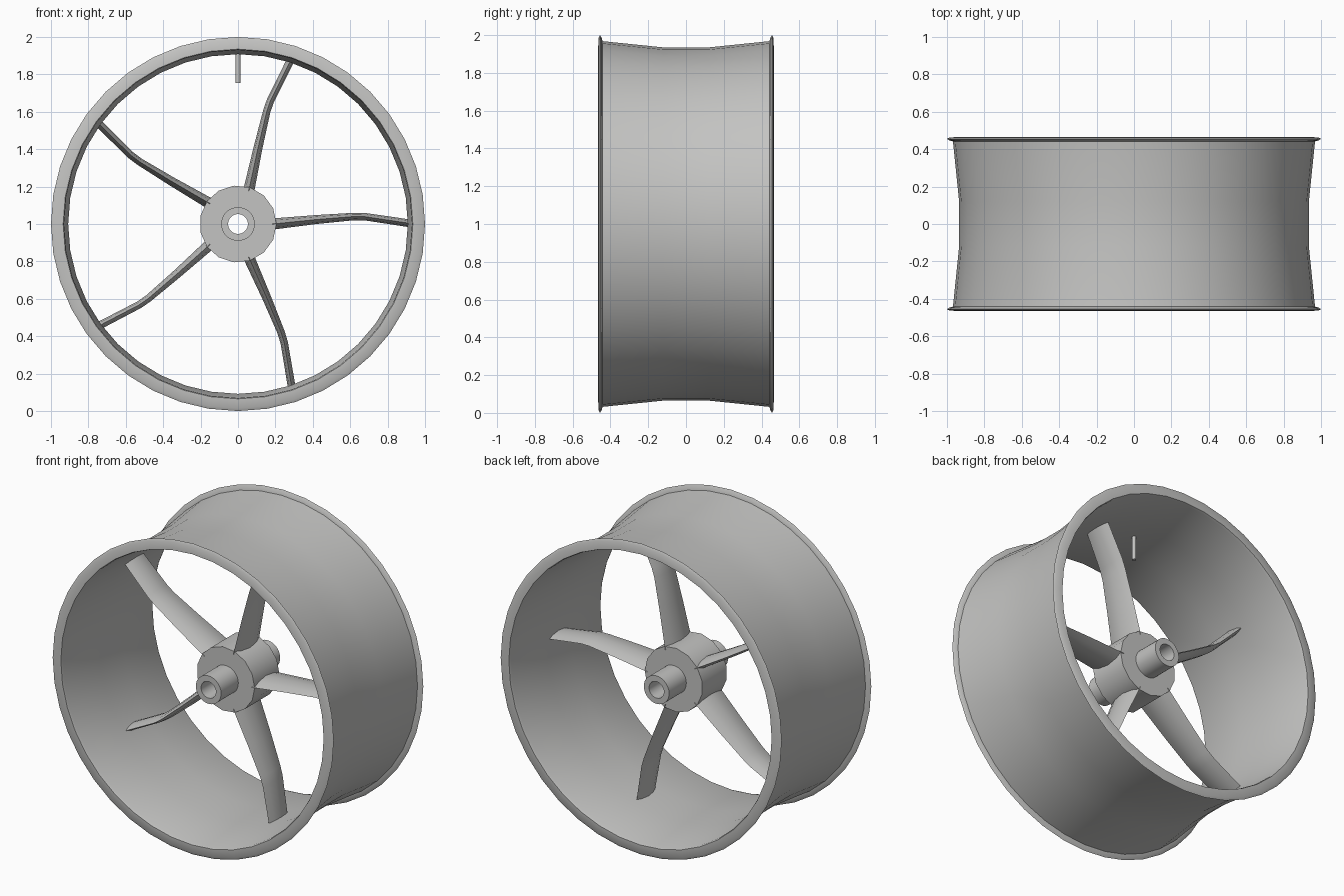
import bpy, bmesh, math
from mathutils import Matrix, Vector

cube = bpy.data.objects.get("Cube")
if cube:
    bpy.data.objects.remove(cube, do_unlink=True)

CENTRE = Vector((0, 0, 1))

grey = bpy.data.materials.new("cast_grey")
grey.use_nodes = True
grey.diffuse_color = (0.55, 0.55, 0.54, 1)
grey.node_tree.nodes["Principled BSDF"].inputs["Base Color"].default_value = (0.55, 0.55, 0.54, 1)


def finish(name, bm, angle=35):
    bmesh.ops.recalc_face_normals(bm, faces=bm.faces)
    mesh = bpy.data.meshes.new(name)
    bm.to_mesh(mesh)
    bm.free()
    mesh.materials.append(grey)
    obj = bpy.data.objects.new(name, mesh)
    obj.location = CENTRE
    bpy.context.collection.objects.link(obj)
    bpy.ops.object.select_all(action='DESELECT')
    obj.select_set(True)
    bpy.context.view_layer.objects.active = obj
    bpy.ops.object.shade_smooth_by_angle(angle=math.radians(angle))
    return obj


def loft(bm, rings, closed=False):
    """Join equal rings of points with quads, then cap or close the ends."""
    rows = [[bm.verts.new(p) for p in ring] for ring in rings]
    n = len(rows[0])
    pairs = list(zip(rows, rows[1:]))
    if closed:
        pairs.append((rows[-1], rows[0]))
    for a, b in pairs:
        for i in range(n):
            j = (i + 1) % n
            bm.faces.new((a[i], a[j], b[j], b[i]))
    if not closed:
        bm.faces.new(rows[0])
        bm.faces.new(rows[-1])


def revolve(name, profile, sides, angle=35):
    """Turn a closed (radius, y) profile around the axle."""
    bm = bmesh.new()
    rings = []
    for i in range(sides):
        a = math.tau * i / sides
        rings.append([(r * math.cos(a), y, r * math.sin(a)) for r, y in profile])
    loft(bm, rings, closed=True)
    return finish(name, bm, angle)


# Rim barrel: waisted band with a raised flange on both edges
half = [(0.935, 0.12), (0.968, 0.442), (0.985, 0.446), (1.0, 0.455),
        (0.985, 0.463), (0.935, 0.465), (0.93, 0.45), (0.908, 0.12)]
mirrored = [(r, -y) for r, y in reversed(half)]
revolve("rim_barrel", half + mirrored, 40)

# Hub drum and the axle tube through it
revolve("hub_drum", [(0.07, -0.125), (0.206, -0.125), (0.206, 0.125), (0.07, 0.125)], 15)
revolve("axle_tube", [(0.053, -0.3), (0.09, -0.3), (0.09, 0.3), (0.053, 0.3)], 32)

# Spokes: bent blades with a lens-shaped section
# stations: radius, sideways offset, half width, half thickness
stations = [(0.185, 0.0, 0.13, 0.03), (0.42, 0.024, 0.115, 0.024),
            (0.62, 0.04, 0.102, 0.02), (0.68, 0.039, 0.1, 0.02),
            (0.915, 0.004, 0.094, 0.021)]
across = [-1, -0.6, 0, 0.6, 1]


def lens(r, offset, width, thick):
    top = [(r, u * width, offset + thick * (1 - u * u)) for u in across]
    low = [(r, u * width, offset - thick * (1 - u * u)) for u in reversed(across[1:-1])]
    return top + low


for k in range(5):
    bm = bmesh.new()
    loft(bm, [lens(*s) for s in stations])
    turn = Matrix.Rotation(-math.tau * k / 5, 4, 'Y')
    bmesh.ops.transform(bm, matrix=turn, verts=bm.verts)
    finish(f"spoke_{k + 1}", bm)

# Valve stem hanging inside the top of the rim
bm = bmesh.new()
bmesh.ops.create_cone(bm, cap_ends=True, segments=12, radius1=0.013, radius2=0.013,
                      depth=0.17, matrix=Matrix.Translation((0, 0, 0.84)))
finish("valve_stem", bm)
